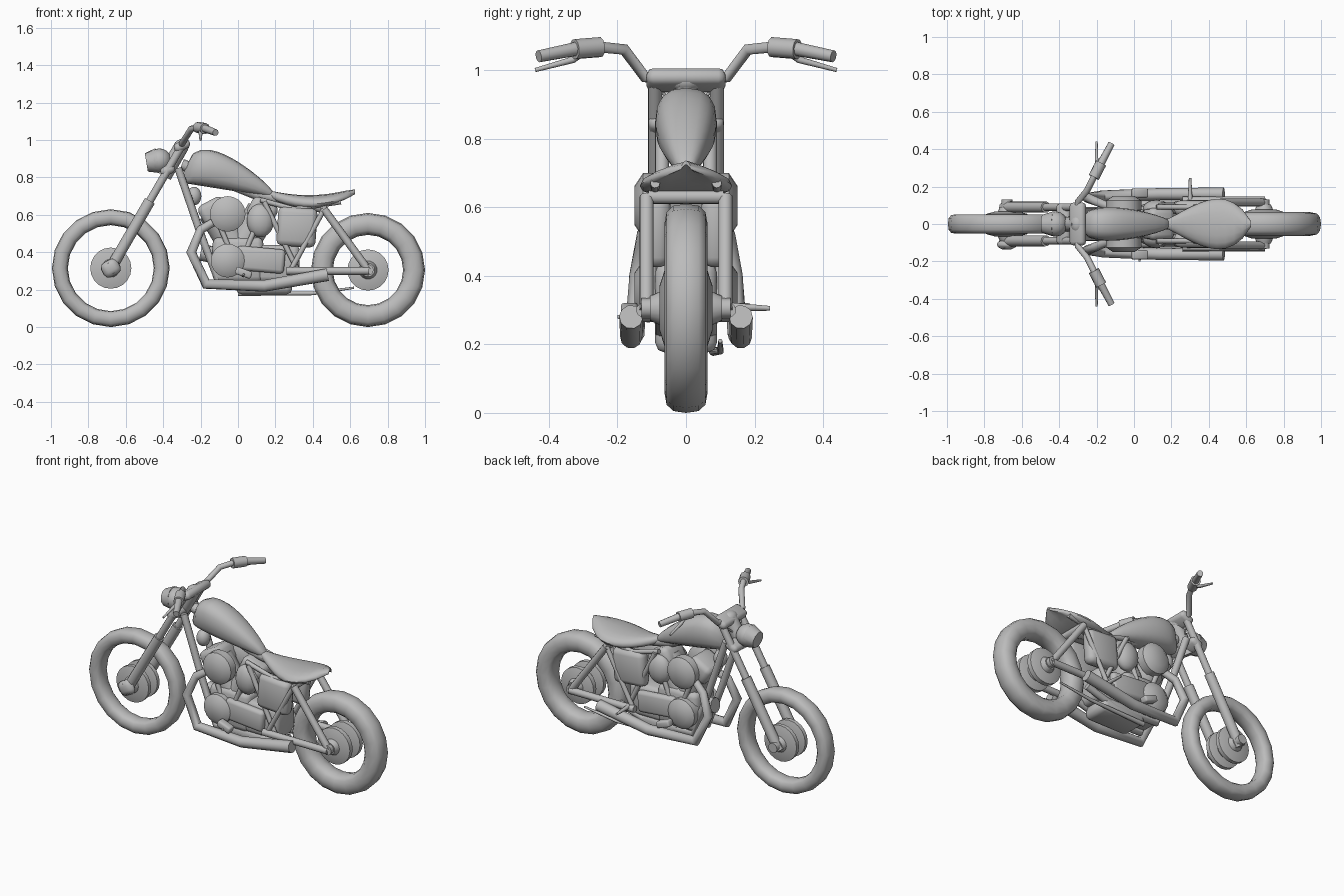
import bpy, bmesh
from math import sin, cos, pi, tau, radians, copysign
from mathutils import Vector, Matrix

if "Cube" in bpy.data.objects:
    bpy.data.objects.remove(bpy.data.objects["Cube"])

grey = bpy.data.materials.new("plain_grey")
grey.use_nodes = True
grey.diffuse_color = (0.5, 0.5, 0.5, 1)
grey.node_tree.nodes["Principled BSDF"].inputs["Base Color"].default_value = grey.diffuse_color

# Shared tube sizes and key points of the machine
THIN, PIPE, THICK = 0.014, 0.021, 0.03
FRONT_AXLE = Vector((-0.68, 0, 0.315))
REAR_AXLE = Vector((0.695, 0, 0.305))
FORK_TOP = Vector((-0.3, 0, 0.97))
FORK_LINE = FRONT_AXLE - FORK_TOP
ACROSS = Vector((0, 1, 0))
RAKE = -28


def from_bmesh(name, bm, angle=50):
    """Turn a bmesh into a smooth-shaded grey object."""
    bmesh.ops.recalc_face_normals(bm, faces=bm.faces)
    mesh = bpy.data.meshes.new(name)
    bm.to_mesh(mesh)
    bm.free()
    mesh.materials.append(grey)
    obj = bpy.data.objects.new(name, mesh)
    bpy.context.collection.objects.link(obj)
    bpy.ops.object.select_all(action='DESELECT')
    obj.select_set(True)
    bpy.context.view_layer.objects.active = obj
    bpy.ops.object.shade_smooth_by_angle(angle=radians(angle))


def rounded(sides, power=1):
    """Unit outline between a circle and a square."""
    angles = [tau * i / sides for i in range(sides)]
    return [(copysign(abs(cos(a)) ** power, cos(a)), copysign(abs(sin(a)) ** power, sin(a)))
            for a in angles]


def skin(name, rings, closed=False):
    """Join rings of points with faces, capping open ends."""
    bm = bmesh.new()
    rings = [[bm.verts.new(p) for p in ring] for ring in rings]
    n = len(rings[0])
    for a, b in zip(rings, rings[1:] + rings[:1] if closed else rings[1:]):
        for i in range(n):
            j = (i + 1) % n
            bm.faces.new((a[i], a[j], b[j], b[i]))
    if not closed:
        bm.faces.new(rings[0])
        bm.faces.new(rings[-1])
    from_bmesh(name, bm)


def lathe(name, centre, profile, closed=False):
    """Turn (radius, y) points about an axis running across the machine."""
    skin(name, [[Vector(centre) + Vector((r * c, y, r * s)) for c, s in rounded(20)]
                for r, y in profile], closed)


def tyre(name, centre, outer, inner, half_width):
    mid, half = (outer + inner) / 2, (outer - inner) / 2
    lathe(name, centre, [(mid + half * c, half_width * s) for c, s in rounded(12, 0.75)], True)


def drum(name, centre, radius, half_width):
    """Disc with chamfered rims."""
    lathe(name, centre, [(radius * k, half_width * w)
                         for k, w in ((0.6, -1), (1, -0.5), (1, 0.5), (0.6, 1))])


def loft(name, start, length, shape, steps=12):
    """Stack rounded sections along x; shape(t) gives middle, height, width, droop."""
    rings = []
    for i in range(steps):
        t = (i + 0.1) / (steps - 0.8)
        mid, height, width, droop = shape(t)
        rings.append([(start + length * t, width * c, mid + height / 2 * s - droop * c * c)
                      for c, s in rounded(16, 0.8)])
    skin(name, rings)


def tube(name, points, radius=PIPE, end=None):
    """Sweep a round section along a path, tapering towards the end radius."""
    pts = [Vector(p) for p in points]
    last = len(pts) - 1
    side = (pts[1] - pts[0]).orthogonal()
    rings = []
    for i, p in enumerate(pts):
        before = (p - pts[max(i - 1, 0)]).normalized()
        after = (pts[min(i + 1, last)] - p).normalized()
        t = (before + after).normalized()
        side = (side - t * side.dot(t)).normalized()
        r = radius + ((end or radius) - radius) * i / last
        rings.append([p + r * (side * c + t.cross(side) * s) for c, s in rounded(10)])
    skin(name, rings)


def block(name, centre, size, tilt=0, bevel=0.03):
    bm = bmesh.new()
    place = Matrix.Translation(centre) @ Matrix.Rotation(radians(tilt), 4, 'Y')
    bmesh.ops.create_cube(bm, size=1, matrix=place @ Matrix.Diagonal((*size, 1)))
    bmesh.ops.bevel(bm, geom=bm.edges[:], offset=bevel, segments=2, affect='EDGES', profile=0.5)
    from_bmesh(name, bm)


def ball(name, centre, size):
    bm = bmesh.new()
    place = Matrix.Translation(centre) @ Matrix.Diagonal((*size, 1))
    bmesh.ops.create_uvsphere(bm, u_segments=14, v_segments=10, radius=1, matrix=place)
    from_bmesh(name, bm)


def both(make, name, where, *args):
    """Make a part on the left and mirror it on the right; where is a point or a path."""
    flip = Vector((1, -1, 1))
    path = isinstance(where, list)
    points = [Vector(p) for p in (where if path else [where])]
    for side, pts in (("left_", points), ("right_", [p * flip for p in points])):
        make(side + name, pts if path else pts[0], *args)


def rails(name, y, outline, *args):
    """Pair of tubes following an (x, z) outline at a fixed distance from the middle."""
    both(tube, name, [(x, y, z) for x, z in outline], *args)


# Wheels: rounded tyres around free-standing hubs
tyre("front_tyre", FRONT_AXLE, 0.315, 0.23, 0.052)
tyre("rear_tyre", REAR_AXLE, 0.305, 0.188, 0.063)
for end, axle, reach in (("front", FRONT_AXLE, 0.06), ("rear", REAR_AXLE, 0.07)):
    both(drum, end + "_hub_drum", axle + ACROSS * reach * 0.7, 0.11, reach * 0.4)
    drum(end + "_hub", axle, 0.06, reach * 1.5)
    tube(end + "_axle", [axle - ACROSS * 0.13, axle + ACROSS * 0.13], THICK)
block("brake_caliper", FRONT_AXLE - ACROSS * 0.11, (0.1, 0.05, 0.09), RAKE)

# Front fork, yokes, steering neck and headlight
SIDE = ACROSS * 0.09
both(tube, "upper_fork_leg", [FORK_TOP + SIDE, FORK_TOP + FORK_LINE * 0.5 + SIDE])
both(tube, "lower_fork_leg", [FORK_TOP + FORK_LINE * 0.45 + SIDE, FORK_TOP + FORK_LINE * 1.04 + SIDE], THICK)
block("top_yoke", FORK_TOP, (0.09, 0.23, 0.05), RAKE, 0.02)
block("lower_yoke", FORK_TOP + FORK_LINE * 0.2, (0.08, 0.22, 0.05), RAKE, 0.02)
tube("steering_neck", [FORK_TOP, FORK_TOP + FORK_LINE * 0.25], 0.04)
ball("gauge", FORK_TOP, (0.04, 0.05, 0.035))
ball("headlight_shell", (-0.42, 0, 0.89), (0.065, 0.068, 0.065))
tube("headlight_rim", [(-0.43, 0, 0.89), (-0.49, 0, 0.88)], 0.068, 0.05)

# Handlebar with grips, housings, levers and cables
BEND, KNEE, HOUSING = Vector((-0.3, 0.12, 0.98)), Vector((-0.25, 0.18, 1.06)), Vector((-0.2, 0.28, 1.07))
GRIP_END = Vector((-0.12, 0.43, 1.04))
both(tube, "handlebar", [FORK_TOP, BEND, KNEE, HOUSING], 0.017)
both(tube, "grip", [HOUSING, GRIP_END], 0.022, 0.018)
both(tube, "control_housing", [HOUSING.lerp(KNEE, 0.3), HOUSING.lerp(GRIP_END, 0.3)], THICK)
both(tube, "lever", [HOUSING, (-0.2, 0.33, 1.03), (-0.2, 0.44, 1)], THIN, 0.006)
both(tube, "control_cable", [KNEE, BEND, FORK_TOP + FORK_LINE * 0.15], 0.005)


# Fuel tank: tall and blunt in front, running down to a narrow tail
def tank_shape(t):
    height = 0.2 * sin(pi * t ** 0.55) ** 0.7
    return 0.77 - 0.08 * t + height / 2, height, 0.09 * sin(pi * t ** 0.6) ** 0.6, 0


# Saddle: dips in the middle and widens towards the back
def saddle_shape(t):
    return 0.67 + (t - 0.5) ** 2 / 4, 0.07 * sin(pi * t) ** 0.5, 0.135 * sin(pi * t ** 1.6) ** 0.7, 0.02 * t


loft("fuel_tank", -0.29, 0.5, tank_shape)
loft("saddle", 0.12, 0.51, saddle_shape)

# Frame tubes
SEAT_JOINT, TAIL = (0.46, 0.63), (0.7, 0.3)
tube("backbone", [(-0.3, 0, 0.87), (0.1, 0, 0.71), (0.45, 0, 0.64)], THICK)
rails("down_tube", 0.07, [(-0.32, 0.85), (-0.2, 0.5), (-0.1, 0.23), (0.2, 0.22), (0.4, 0.28)])
rails("rear_strut", 0.115, [SEAT_JOINT, TAIL])
rails("seat_stay", 0.115, [SEAT_JOINT, (0.28, 0.3)], THIN)
rails("side_stay", 0.1, [(0.14, 0.67), (0.33, 0.28)], THIN)
rails("seat_rail", 0.09, [(0.12, 0.68), (0.3, 0.63), (0.55, 0.67)], THIN)
rails("swing_arm", 0.125, [(0.26, 0.3), TAIL])
tube("frame_bridge", [(0.46, -0.11, 0.63), (0.46, 0.11, 0.63)])

# Exhausts: drop in front of the engine and run low along both sides
both(tube, "exhaust", [(-0.1, 0.08, 0.58), (-0.2, 0.12, 0.52), (-0.25, 0.14, 0.4), (-0.17, 0.15, 0.23),
                       (0.14, 0.16, 0.22), (0.48, 0.16, 0.28)], PIPE, 0.035)
tube("lower_brace", [(0, 0.08, 0.18), (0.4, 0.1, 0.18), (0.62, 0.1, 0.21)], THIN, 0.006)

# Engine: crankcase, gearbox, sump and two cylinders in a vee
block("crankcase", (0, 0, 0.36), (0.27, 0.19, 0.24))
block("gearbox", (0.21, 0, 0.34), (0.24, 0.18, 0.2))
block("sump", (0.14, 0, 0.22), (0.3, 0.18, 0.09))
for name, lean in (("front", -1), ("rear", 1)):
    top = Vector((0.13 * lean, 0, 0.62))
    tube(name + "_cylinder", [(0, 0, 0.4), top], 0.085)
    block(name + "_cylinder_head", top, (0.15, 0.17, 0.12), 28 * lean)
    both(tube, name + "_push_rod", [(0.03 * lean, 0.09, 0.38), top + SIDE], THIN)

# Round engine covers and side tanks
both(drum, "air_cleaner", (-0.055, 0.1, 0.605), 0.095, 0.05)
both(drum, "crank_cover", (-0.055, 0.1, 0.355), 0.09, 0.05)
both(ball, "rear_cover", (0.12, 0.08, 0.57), (0.075, 0.05, 0.09))
both(block, "primary_cover", (0.12, 0.1, 0.36), (0.26, 0.05, 0.13), 5, 0.02)
both(block, "side_tank", (0.315, 0.085, 0.535), (0.21, 0.08, 0.21), 4)

# Foot controls, horn and oil filter
both(block, "pedal_bracket", (0.03, 0.165, 0.29), (0.09, 0.05, 0.04), 20, 0.01)
tube("left_foot_peg", [(0.3, 0.11, 0.31), (0.3, 0.245, 0.305)], THIN, 0.007)
tube("right_foot_peg", [(0.03, -0.14, 0.28), (0.03, -0.2, 0.28)], THIN, 0.005)
ball("horn", (-0.235, 0, 0.7), (0.04, 0.04, 0.05))
tube("oil_filter", [(-0.2, 0, 0.4), (-0.1, 0, 0.38)], 0.045)
